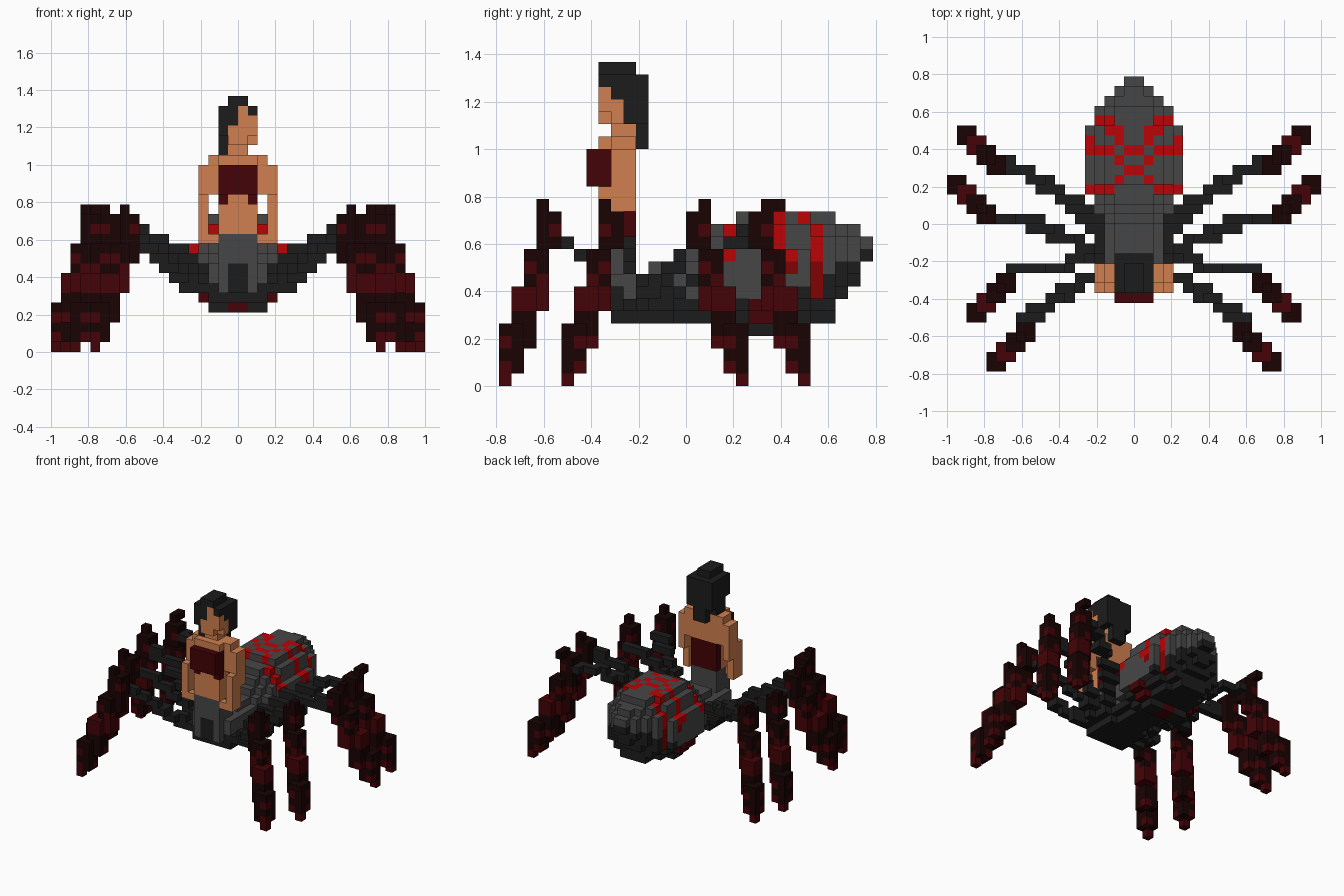
import bpy, bmesh
from mathutils import Vector

if "Cube" in bpy.data.objects:
    bpy.data.objects.remove(bpy.data.objects["Cube"], do_unlink=True)

V = 1 / 19  # block size
COLORS = {
    "grey": (0.062, 0.062, 0.062),
    "charcoal": (0.0115, 0.0115, 0.0115),
    "skin": (0.64, 0.215, 0.082),
    "dark_brown": (0.01, 0.001, 0.001),
    "maroon": (0.058, 0.001, 0.002),
    "red": (0.5, 0.001, 0.002),
    "dark_red": (0.21, 0.001, 0.001),
}
MATS = {}
for label, rgb in COLORS.items():
    m = bpy.data.materials.new(label)
    m.use_nodes = True
    m.diffuse_color = (*rgb, 1)
    m.node_tree.nodes["Principled BSDF"].inputs["Base Color"].default_value = (*rgb, 1)
    MATS[label] = m


def build(name, cells):
    """Turn a dict of block position -> colour into a mesh of its outer faces."""
    bm = bmesh.new()
    used = sorted(set(cells.values()))
    verts = {}

    def vert(p):
        key = tuple(p)
        if key not in verts:
            verts[key] = bm.verts.new((key[0] * V, (key[1] - 15) * V, key[2] * V))
        return verts[key]

    for cell, color in cells.items():
        for axis in range(3):
            for side in (0, 1):
                step = [0, 0, 0]
                step[axis] = 2 * side - 1
                if tuple(c + s for c, s in zip(cell, step)) in cells:
                    continue
                u, w = (axis + 1) % 3, (axis + 2) % 3
                loop = []
                for a, b in ((0, 0), (1, 0), (1, 1), (0, 1)):
                    p = list(cell)
                    p[axis] += side
                    p[u] += a
                    p[w] += b
                    loop.append(vert(p))
                face = bm.faces.new(loop if side else loop[::-1])
                face.material_index = used.index(color)
    mesh = bpy.data.meshes.new(name)
    bm.to_mesh(mesh)
    bm.free()
    for color in used:
        mesh.materials.append(MATS[color])
    bpy.context.collection.objects.link(bpy.data.objects.new(name, mesh))


def box(cells, xs, ys, zs, color):
    """Fill an inclusive range of blocks."""
    for x in range(xs[0], xs[1] + 1):
        for y in range(ys[0], ys[1] + 1):
            for z in range(zs[0], zs[1] + 1):
                cells[x, y, z] = color


def both(cells, k, ys, zs, color):
    """Fill blocks k columns out from the middle, on both sides."""
    box(cells, k, ys, zs, color)
    box(cells, (-1 - k[1], -1 - k[0]), ys, zs, color)


def without(cells, *others):
    """Drop the blocks that another part already fills."""
    return {p: c for p, c in cells.items() if not any(p in o for o in others)}


# Abdomen: rounded slices along its length
def abdomen_color(k, y, z):
    top = {18: (2, 3, 4), 19: (1,), 20: (0,), 21: (1,), 22: (0, 2, 3, 4),
           23: (1, 4), 24: (1, 2), 25: (2, 3)}
    sides = {23: (9,), 25: range(7, 12)}
    if z >= 10 and k in top.get(y, ()):
        return "red"
    if k >= 2 and z in sides.get(y, ()):
        return "dark_red"
    if z < 7 and y in (20, 21) and (k < 1 or k > 2):
        return "maroon"
    return "grey" if z >= 7 + max(0, y - 23) * 0.6 else "charcoal"


SLICES = [(14, 14, 3, 5, 9), (15, 15, 3, 5, 10), (16, 16, 4, 5, 11),
          (17, 17, 4, 5, 12), (18, 18, 5, 5, 12), (19, 19, 5, 5, 13),
          (20, 21, 5, 4, 13), (22, 24, 5, 5, 13), (25, 26, 4, 5, 13),
          (27, 27, 3, 7, 12), (28, 28, 2, 8, 12), (29, 29, 1, 10, 11)]
abdomen = {}
for y0, y1, half, z0, z1 in SLICES:
    mid, tall = (z0 + z1) / 2, (z1 - z0 + 1) / 2
    for y in range(y0, y1 + 1):
        for z in range(z0, z1 + 1):
            for k in range(half):
                round_enough = ((k + 0.5) / half) ** 2 + ((z - mid) / tall) ** 2 < 1.07
                if round_enough and (k < 4 or z < 11):
                    both(abdomen, (k, k), (y, y), (z, z), abdomen_color(k, y, z))
build("abdomen", abdomen)

# Thorax with hips, and the pedestal that carries the torso
thorax = {}
both(thorax, (0, 2), (9, 13), (5, 5), "charcoal")
both(thorax, (0, 3), (10, 13), (6, 6), "charcoal")
both(thorax, (0, 2), (9, 9), (6, 6), "charcoal")
both(thorax, (0, 2), (9, 13), (7, 8), "grey")
both(thorax, (3, 3), (12, 14), (7, 7), "charcoal")
both(thorax, (0, 1), (12, 13), (9, 9), "grey")
both(thorax, (0, 1), (8, 10), (6, 11), "grey")
both(thorax, (0, 0), (8, 8), (6, 8), "charcoal")
build("thorax", thorax)

# Torso with top and corset back
torso = {}
both(torso, (0, 1), (8, 10), (12, 18), "skin")
both(torso, (0, 1), (10, 10), (12, 15), "maroon")
both(torso, (0, 1), (7, 8), (16, 18), "maroon")
both(torso, (1, 1), (8, 8), (15, 15), "maroon")
both(torso, (0, 1), (8, 8), (19, 19), "skin")
both(torso, (0, 2), (9, 10), (19, 19), "skin")
both(torso, (0, 0), (9, 10), (20, 20), "skin")
build("torso", torso)

# Arms
for label, xs, inner in (("left_arm", (3, 3), (2, 2)), ("right_arm", (-4, -4), (-3, -3))):
    arm = {}
    box(arm, xs, (9, 10), (14, 18), "skin")
    box(arm, inner, (9, 10), (16, 18), "skin")
    box(arm, xs, (8, 9), (11, 15), "skin")
    box(arm, inner, (8, 8), (11, 11), "skin")
    build(label, arm)

# Side-parted hair, then the face it frames
hair = {}
box(hair, (-2, -2), (9, 10), (20, 24), "charcoal")
box(hair, (-2, -2), (8, 8), (22, 24), "charcoal")
box(hair, (-1, -1), (8, 8), (23, 24), "charcoal")
box(hair, (1, 1), (8, 10), (24, 24), "charcoal")
box(hair, (1, 1), (9, 10), (23, 23), "charcoal")
box(hair, (1, 1), (10, 10), (21, 22), "charcoal")
box(hair, (-1, 0), (8, 10), (25, 25), "charcoal")
box(hair, (-2, 1), (11, 11), (21, 24), "charcoal")
box(hair, (-1, 0), (11, 11), (19, 24), "charcoal")
build("hair", hair)
head = {}
box(head, (-1, 0), (8, 10), (21, 24), "skin")
box(head, (1, 1), (9, 10), (21, 24), "skin")
box(head, (1, 1), (8, 8), (22, 24), "skin")
build("head", without(head, hair))


# Legs: banded stepped shin, then a thin thigh running to the thorax
def shin_color(x, y, z):
    if z in (0, 6, 7):
        return "maroon"
    if z in (1, 3, 8, 9, 12) and (x + y + z) % 2:
        return "maroon"
    return "dark_brown"


def shin(k, y, way, knee):
    cells = {}
    spans = [(1, 4), (3, 7), (6, 10), (9, 13)]
    for i, (z0, z1) in enumerate(spans):
        for a in (0, 1):
            for b in (0, 1):
                for z in range(z0, z1 + 1):
                    # the upper inner corner only joins near the knee
                    if i == 3 and b == 1 and z < 11:
                        continue
                    p = (k - i - a, y + way * (i + b), z)
                    cells[p] = shin_color(*p)
    cells[k, y, 0] = "maroon"
    for i in range(knee):
        cells[k - 3, y + way * (3 - i), 14] = "dark_brown"
    return cells


def thigh(points):
    cells = {}
    for a, b in zip(points, points[1:]):
        a, b = Vector(a), Vector(b)
        n = int(max(abs(c) for c in b - a)) * 2
        for i in range(n + 1):
            x, y, z = (int(c + 0.5) for c in a.lerp(b, i / n))
            box(cells, (x, x + 1), (y, y), (z, z), "charcoal")
    return cells


LEGS = [
    ("front", (14, 0, 1, 1), [(10, 4, 11), (8, 6, 10), (5, 8, 7), (3, 9, 6)]),
    ("front_middle", (16, 5, 1, 1), [(12, 9, 11), (10, 10, 11), (7, 10, 10), (3, 11, 6)]),
    ("rear_middle", (18, 19, -1, 1), [(14, 15, 12), (10, 15, 11), (8, 14, 10), (3, 12, 7)]),
    ("rear", (17, 24, -1, 2), [(13, 21, 12), (10, 20, 12), (7, 18, 11), (4, 16, 9), (3, 14, 7)]),
]
for label, foot, path in LEGS:
    lower = shin(*foot)
    upper = without(thigh(path), lower, thorax, abdomen)
    for part, cells in (("shin", lower), ("thigh", upper)):
        build(f"left_{label}_{part}", cells)
        build(f"right_{label}_{part}", {(-1 - x, y, z): c for (x, y, z), c in cells.items()})
